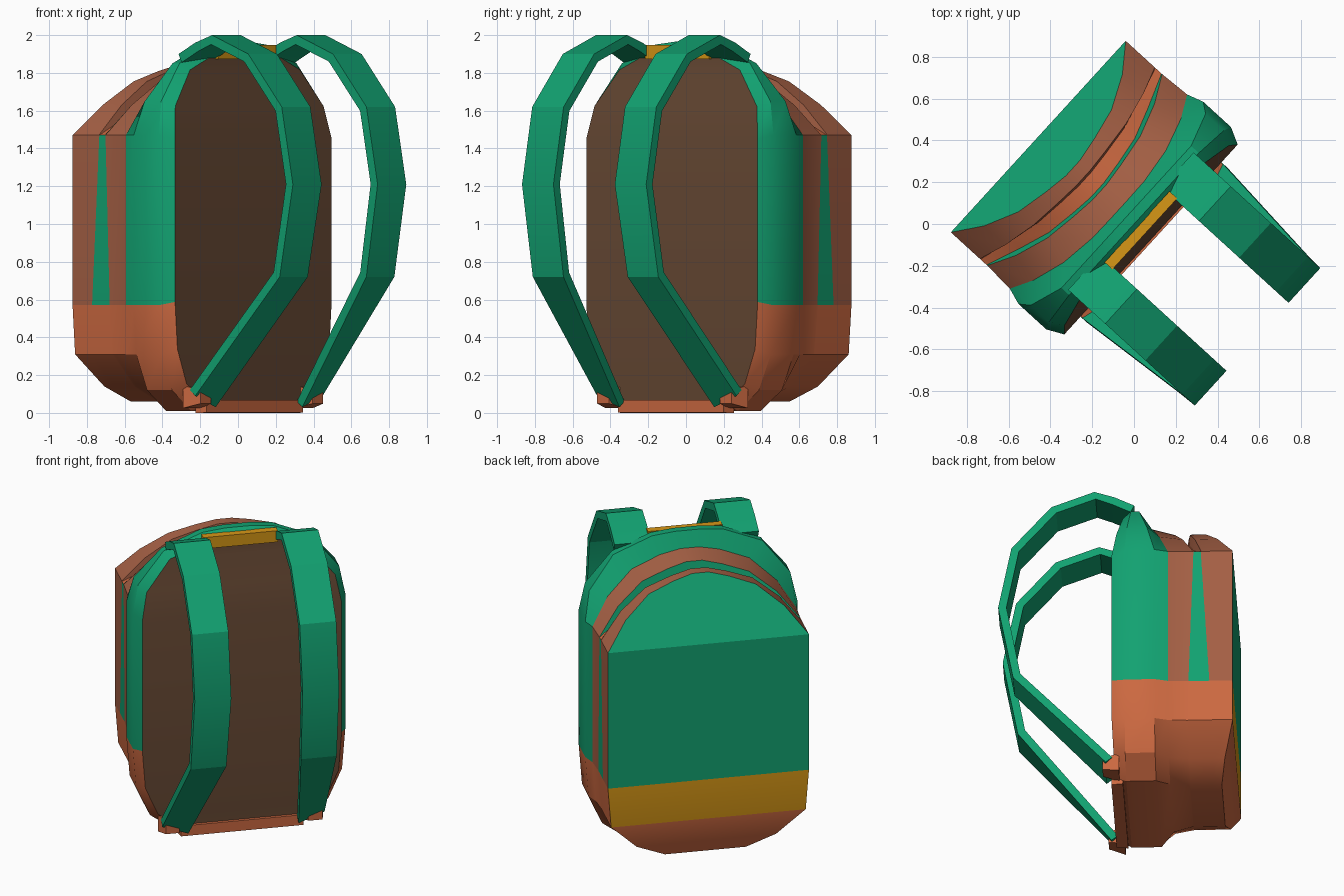
import bpy, bmesh, math
from mathutils import Matrix, Vector

if "Cube" in bpy.data.objects:
    bpy.data.objects.remove(bpy.data.objects["Cube"])

TURN = Matrix.Rotation(math.atan2(0.738, 0.674), 4, 'Z')   # the pack stands at an angle

COLOURS = {
    "green_cloth": (0.006, 0.36, 0.165),
    "rust_leather": (0.60, 0.14, 0.052),
    "brown_gusset": (0.37, 0.115, 0.058),
    "dark_back_panel": (0.135, 0.066, 0.034),
    "gold_trim": (0.68, 0.31, 0.008),
}
MATS = []
for name, c in COLOURS.items():
    m = bpy.data.materials.new(name)
    m.diffuse_color = (*c, 1)
    m.use_nodes = True
    m.node_tree.nodes["Principled BSDF"].inputs["Base Color"].default_value = m.diffuse_color
    MATS.append(m)
GREEN, RUST, BROWN, PANEL, GOLD = range(5)


def finish(name, bm):
    bmesh.ops.recalc_face_normals(bm, faces=bm.faces[:])
    bmesh.ops.transform(bm, matrix=TURN, verts=bm.verts[:])
    me = bpy.data.meshes.new(name)
    bm.to_mesh(me)
    bm.free()
    for m in MATS:
        me.materials.append(m)
    ob = bpy.data.objects.new(name, me)
    bpy.context.collection.objects.link(ob)
    bpy.ops.object.select_all(action='DESELECT')
    ob.select_set(True)
    bpy.context.view_layer.objects.active = ob
    bpy.ops.object.shade_smooth_by_angle(angle=math.radians(28))
    return ob


def interp(z, keys, vals):
    if z <= keys[0]:
        return vals[0]
    for k in range(len(keys) - 1):
        if z <= keys[k + 1]:
            f = (z - keys[k]) / (keys[k + 1] - keys[k])
            return vals[k] + f * (vals[k + 1] - vals[k])
    return vals[-1]


# Half outlines (across, height), bottom to top: main bag and front pocket
MAIN = [(.40, .01), (.55, .12), (.635, .31), (.655, .57), (.655, 1.47),
        (.62, 1.65), (.46, 1.85), (.22, 1.95), (.08, 1.965)]
POCKET = [(.25, .06), (.43, .14), (.60, .31), (.62, .57), (.62, 1.47),
          (.49, 1.63), (.33, 1.755), (.17, 1.81), (.05, 1.84)]
KEYS = (.06, .31, 1.47, 1.85)

# Rings from back panel to pocket front:
# depth at each key height, blend main->pocket, overall inset, arch-only inset
RINGS = [
    ((.10, .11, .11, .05), 0, .04, 0),
    ((.03, .03, .03, .00), 0, 0, 0),
    ((-.15, -.15, -.15, -.05), 0, 0, 0),
    ((-.23, -.23, -.23, -.10), .75, 0, 0),
    ((-.345, -.345, -.384, -.22), 1, 0, 0),
    ((-.35, -.35, -.388, -.235), 1, 0, .06),
    ((-.48, -.495, -.428, -.315), 1, 0, .06),
    ((-.485, -.50, -.432, -.325), 1, 0, 0),
    ((-.54, -.62, -.62, -.39), 1, 0, 0),
]
BAND = [GREEN, GREEN, GREEN, BROWN, GREEN, None, BROWN, BROWN]


def make_bag():
    bm = bmesh.new()
    n = len(MAIN)
    rings = []
    for depth, t, inset, arch in RINGS:
        half = []
        for k, (a, b) in enumerate(zip(MAIN, POCKET)):
            u, z = (a[i] + t * (b[i] - a[i]) for i in (0, 1))
            v = interp(z, KEYS, depth)
            u *= 1 - inset / .65
            z = 1 + (z - 1) * (1 - inset)
            if k > 4:
                u *= 1 - arch * 1.3
                z -= arch
            half.append((u, -v, z))
        right = [bm.verts.new(p) for p in half]
        left = [bm.verts.new((-p[0], p[1], p[2])) for p in half]
        rings.append(right + left[::-1])
    total = 2 * n
    for r in range(len(rings) - 1):
        for i in range(total):
            j = (i + 1) % total
            f = bm.faces.new((rings[r][i], rings[r][j], rings[r + 1][j], rings[r + 1][i]))
            z = f.calc_center_median().z
            col = BAND[r]
            if col is None:                       # groove: side stripe, then arch floor
                col = GREEN if z < 1.47 else RUST
            f.material_index = RUST if z < .55 else col
    # end caps in horizontal strips
    for ring, front in ((rings[0], False), (rings[-1], True)):
        for i in range(n - 1):
            f = bm.faces.new((ring[i], ring[i + 1], ring[total - 2 - i], ring[total - 1 - i]))
            z = f.calc_center_median().z
            f.material_index = PANEL
            if front:
                f.material_index = GREEN if z > .57 else GOLD if z > .31 else RUST
    finish("bag_body", bm)


# Shoulder strap: (depth, height) of the outer surface, inner and outer edge
STRAP = [(-.02, 1.90, .22, .445), (.10, 1.96, .22, .445), (.22, 2.0, .22, .445),
         (.48, 1.90, .22, .445), (.72, 1.62, .22, .445), (.80, 1.21, .22, .445),
         (.71, .72, .23, .45), (.15, .03, .34, .50)]


def make_strap(side, name, thick=.05):
    bm = bmesh.new()
    sections = []
    for k, (v, z, a, b) in enumerate(STRAP):
        p, q = STRAP[max(k - 1, 0)], STRAP[min(k + 1, len(STRAP) - 1)]
        d = Vector((q[0] - p[0], q[1] - p[1])).normalized()
        nv, nz = d.y * thick, -d.x * thick          # towards the bag
        lift = .06 if k == len(STRAP) - 1 else 0     # slanted lower end
        pts = [(a, v, z), (b, v, z + lift), (b, v + nv, z + nz + lift), (a, v + nv, z + nz)]
        sections.append([bm.verts.new((side * u, -w, max(h, 0))) for u, w, h in pts])
    for s, t in zip(sections, sections[1:]):
        for i in range(4):
            j = (i + 1) % 4
            bm.faces.new((s[i], s[j], t[j], t[i]))
    bm.faces.new(sections[0])
    bm.faces.new(sections[-1])
    finish(name, bm)


def make_box(name, centre, size, mat, taper=1):
    bm = bmesh.new()
    bmesh.ops.create_cube(bm, size=1)
    for v in bm.verts:
        s = taper if v.co.y < 0 else 1
        v.co = Vector((v.co.x * size[0] * s, v.co.y * size[1], v.co.z * size[2] * s)) + Vector(centre)
    for f in bm.faces:
        f.material_index = mat
    finish(name, bm)


make_bag()
for side, word in ((1, "right"), (-1, "left")):
    make_strap(side, word + "_shoulder_strap")
    # leather tab holding the strap end
    make_box(word + "_strap_tab", (side * .44, -.12, .085), (.14, .10, .12), RUST, .6)
# grab handle and the lip under the back panel
make_box("grab_handle", (0, -.045, 1.91), (.46, .05, .075), GOLD)
make_box("bottom_lip", (0, -.085, .035), (.78, .07, .07), RUST, .97)
